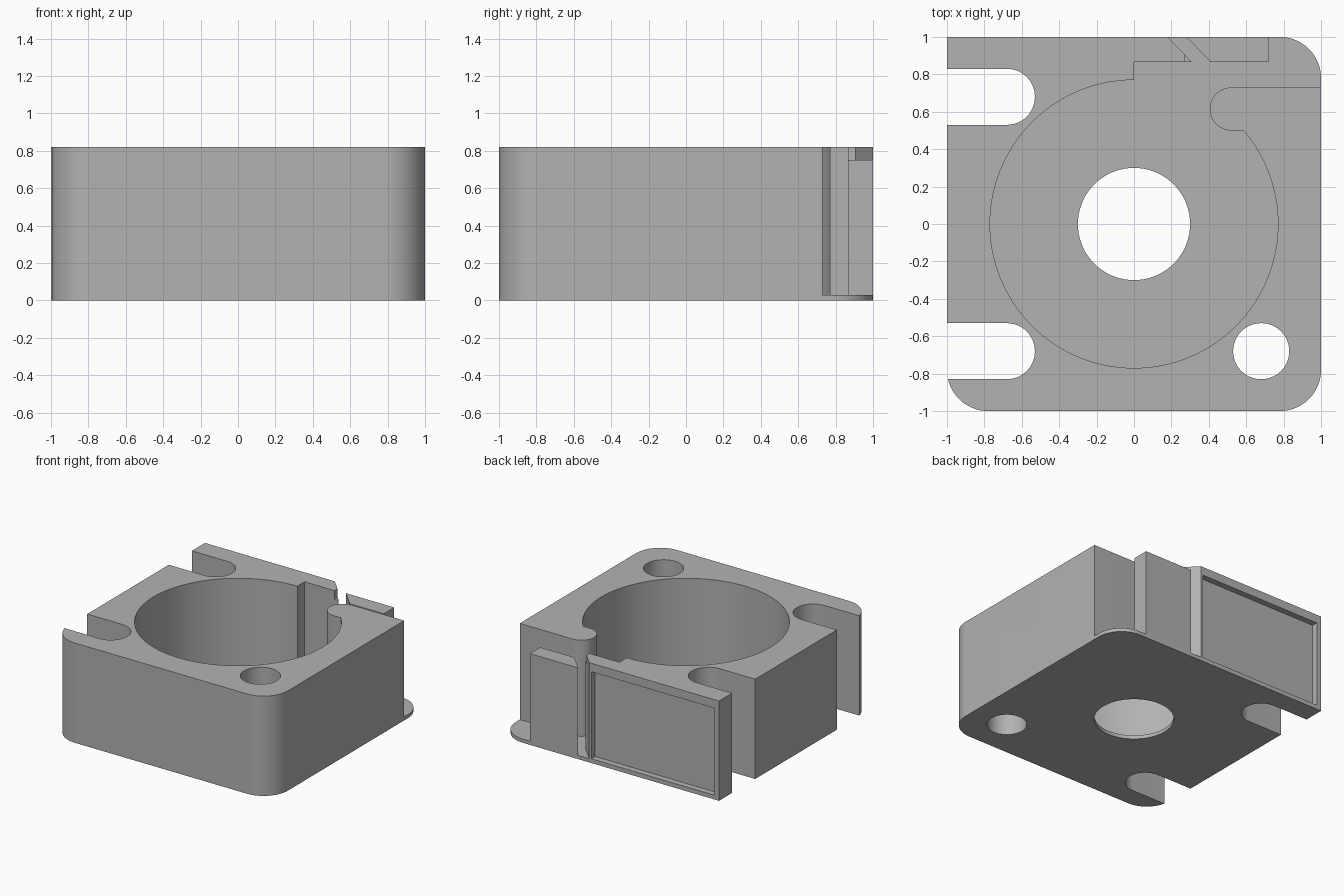
import bpy
import bmesh
from math import radians, degrees, asin, cos, sin

cube = bpy.data.objects.get("Cube")
if cube:
    bpy.data.objects.remove(cube, do_unlink=True)

HEIGHT, FLOOR, LOW_TOP = 0.82, 0.03, 0.75
BORE, CORNER, HOLE, HOLE_POS = 0.77, 0.22, 0.15, 0.68

grey = bpy.data.materials.new("mid grey")
grey.use_nodes = True
grey.diffuse_color = (0.448, 0.448, 0.448, 1)
grey.node_tree.nodes["Principled BSDF"].inputs["Base Color"].default_value = grey.diffuse_color


def arc(cx, cy, r, start, end, steps=24):
    """Points along an arc, angles in degrees."""
    angles = [radians(start + (end - start) * i / steps) for i in range(steps + 1)]
    return [(cx + r * cos(a), cy + r * sin(a)) for a in angles]


def prism(name, outline, z0, z1):
    """Extrude a flat outline from z0 to z1."""
    bm = bmesh.new()
    base = bm.faces.new([bm.verts.new((x, y, z0)) for x, y in outline])
    top = bmesh.ops.extrude_face_region(bm, geom=[base])["geom"]
    bmesh.ops.translate(bm, vec=(0, 0, z1 - z0),
                        verts=[v for v in top if isinstance(v, bmesh.types.BMVert)])
    bmesh.ops.recalc_face_normals(bm, faces=bm.faces[:])
    mesh = bpy.data.meshes.new(name)
    bm.to_mesh(mesh)
    bm.free()
    mesh.materials.append(grey)
    obj = bpy.data.objects.new(name, mesh)
    bpy.context.collection.objects.link(obj)
    return obj


def box(x0, x1, y0, y1):
    return [(x0, y0), (x1, y0), (x1, y1), (x0, y1)]


def cut(target, outline, z0, z1):
    """Subtract an extruded outline from the target."""
    cutter = prism("cutter", outline, z0, z1)
    cutter.hide_render = True
    mod = target.modifiers.new("cut", "BOOLEAN")
    mod.operation = "DIFFERENCE"
    mod.solver = "EXACT"
    mod.object = cutter
    bpy.context.view_layer.objects.active = target
    bpy.ops.object.modifier_apply(modifier=mod.name)
    bpy.data.objects.remove(cutter, do_unlink=True)


# Housing block: three rounded corners, two open slots on one side
inset = 1 - CORNER
slot_edge = HOLE_POS + HOLE
meet = 180 + degrees(asin((slot_edge - inset) / CORNER))
outline = [(-1, 1), (-1, slot_edge)]
outline += arc(-HOLE_POS, HOLE_POS, HOLE, 90, -90)
outline += [(-1, HOLE_POS - HOLE), (-1, HOLE - HOLE_POS)]
outline += arc(-HOLE_POS, -HOLE_POS, HOLE, 90, -90)
outline += arc(-inset, -inset, CORNER, meet, 270)
outline += arc(inset, -inset, CORNER, 270, 360)
outline += arc(inset, inset, CORNER, 0, 90)
housing = prism("housing", outline, 0, HEIGHT)

# Round cavity opening out through the back corner, with a rounded wall nose
cavity = arc(0, 0, BORE, 90, 360 + degrees(asin(0.5 / BORE)), 96)
cavity += arc(0.52, 0.615, 0.115, -90, -270)
cavity += [(1.2, 0.73), (1.2, 1.1), (0.0837, 1.1), (0.31, 0.865), (0, 0.865)]
cut(housing, cavity, FLOOR, 1)

# Through holes in the floor and corner
cut(housing, arc(0, 0, 0.3, 0, 355, 71), -0.1, 0.5)
cut(housing, arc(HOLE_POS, -HOLE_POS, HOLE, 0, 352.5, 47), -0.1, 1)

# Trimmed wall tip and shallow label recess on the back
cut(housing, box(0.27, 0.4, 0.8, 1.05), LOW_TOP, 1)
cut(housing, box(-0.96, 0.16, 0.95, 1.1), 0.035, LOW_TOP)

# Lower free-standing wall beside the slanted slit
back_block = prism("back_block", [(0.28, 1), (0.41, 0.865), (0.72, 0.865), (0.72, 1)],
                   FLOOR, LOW_TOP)

bpy.ops.object.select_all(action="DESELECT")
for obj in (housing, back_block):
    obj.select_set(True)
bpy.context.view_layer.objects.active = housing
bpy.ops.object.shade_smooth_by_angle(angle=radians(30))
